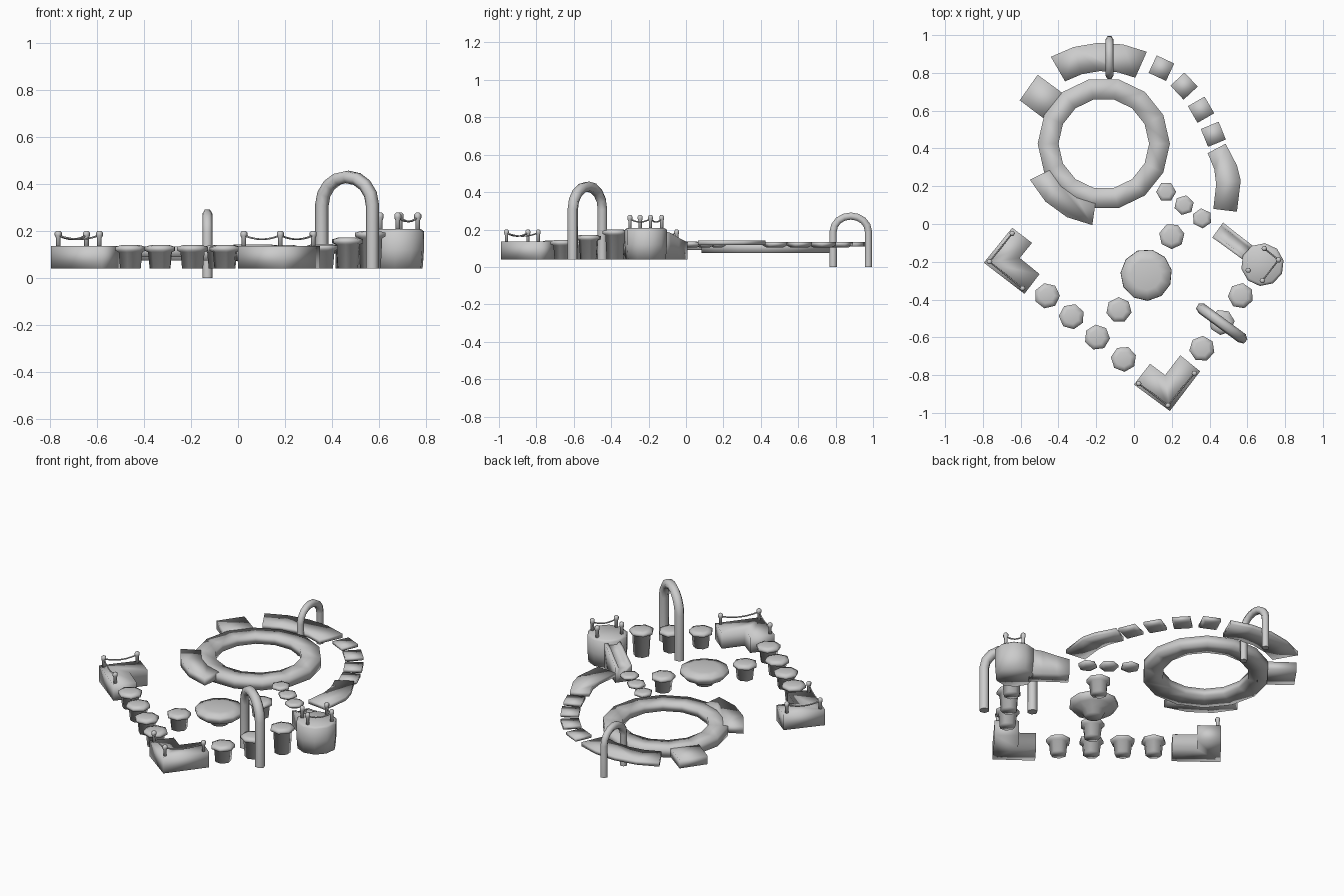
import bpy, bmesh, math
from mathutils import Vector

if "Cube" in bpy.data.objects:
    bpy.data.objects.remove(bpy.data.objects["Cube"])

grey = bpy.data.materials.new("plain_grey")
grey.use_nodes = True
grey.diffuse_color = (0.6, 0.6, 0.6, 1)
grey.node_tree.nodes["Principled BSDF"].inputs["Base Color"].default_value = (0.6, 0.6, 0.6, 1)


def finish(name, bm):
    """Turn a bmesh into a smooth grey object."""
    bmesh.ops.recalc_face_normals(bm, faces=bm.faces)
    for f in bm.faces:
        f.smooth = True
    me = bpy.data.meshes.new(name)
    bm.to_mesh(me)
    bm.free()
    me.materials.append(grey)
    ob = bpy.data.objects.new(name, me)
    bpy.context.collection.objects.link(ob)
    return ob


def prism(name, pts, z0, z1):
    """Extrude a flat outline between two heights."""
    bm = bmesh.new()
    low = [bm.verts.new((x, y, z0)) for x, y in pts]
    top = [bm.verts.new((x, y, z1)) for x, y in pts]
    bm.faces.new(low)
    bm.faces.new(top)
    for i in range(len(pts)):
        j = (i + 1) % len(pts)
        bm.faces.new((low[i], low[j], top[j], top[i]))
    return finish(name, bm)


def lathe(name, centre, profile, sides, turn=0.0, closed=False):
    """Spin a radius/height profile; capped at both ends unless it is a closed loop."""
    bm = bmesh.new()
    rings = []
    for r, z in profile:
        rings.append([bm.verts.new((centre[0] + r * math.cos(turn + math.tau * k / sides),
                                    centre[1] + r * math.sin(turn + math.tau * k / sides), z))
                      for k in range(sides)])
    pairs = list(zip(rings, rings[1:]))
    if closed:
        pairs.append((rings[-1], rings[0]))
    else:
        bm.faces.new(rings[0])
        bm.faces.new(rings[-1])
    for a, b in pairs:
        for k in range(sides):
            m = (k + 1) % sides
            bm.faces.new((a[k], a[m], b[m], b[k]))
    return finish(name, bm)


def tube(name, pts, radius):
    cu = bpy.data.curves.new(name, 'CURVE')
    cu.dimensions = '3D'
    cu.bevel_depth = radius
    cu.bevel_resolution = 1
    cu.use_fill_caps = True
    sp = cu.splines.new('POLY')
    sp.points.add(len(pts) - 1)
    for p, co in zip(sp.points, pts):
        p.co = (*co, 1)
    cu.materials.append(grey)
    ob = bpy.data.objects.new(name, cu)
    bpy.context.collection.objects.link(ob)


def sector(centre, r0, r1, a0, a1, steps):
    """Outline of a piece of a ring, angles in degrees."""
    angles = [math.radians(a0 + (a1 - a0) * i / steps) for i in range(steps + 1)]
    out = [(centre[0] + r1 * math.cos(a), centre[1] + r1 * math.sin(a)) for a in angles]
    inn = [(centre[0] + r0 * math.cos(a), centre[1] + r0 * math.sin(a)) for a in reversed(angles)]
    return out + inn


def hoop(name, a, b, z0, spring, top, radius):
    """Arched tube standing on two feet."""
    a, b = Vector(a), Vector(b)
    mid, half = (a + b) / 2, (a - b) / 2
    pts = [(a.x, a.y, z0)]
    for i in range(9):
        t = math.pi * i / 8
        p = mid + half * math.cos(t)
        pts.append((p.x, p.y, spring + (top - spring) * math.sin(t)))
    tube(name, pts + [(b.x, b.y, z0)], radius)


def railing(name, posts, z, height, roped):
    """Knobbed posts with sagging ropes between the listed neighbours."""
    for i, p in enumerate(posts):
        lathe(f"{name}_post_{i}", p, [(0.010, z - 0.01), (0.010, z + height * 0.55), (0.015, z + height * 0.7),
                                      (0.015, z + height * 0.88), (0.008, z + height)], 6)
    for i, j in roped:
        a, b = Vector(posts[i]), Vector(posts[j])
        rope = []
        for k in range(7):
            t = k / 6
            p = a.lerp(b, t)
            rope.append((p.x, p.y, z + height * 0.72 - 0.07 * t * (1 - t)))
        tube(f"{name}_rope_{i}", rope, 0.004)


# Big ring with its two landings
RING = (-0.16, 0.425)
lathe("ring_walkway", RING, [(0.35, 0.075), (0.35, 0.132), (0.24, 0.132), (0.24, 0.085)], 14, closed=True)
prism("front_landing", sector(RING, 0.32, 0.435, 206, 262, 3), 0.09, 0.134)
prism("back_landing", [(-0.51, 0.79), (-0.605, 0.655), (-0.44, 0.53), (-0.34, 0.665)], 0.08, 0.13)

# Curved path around the ring
prism("back_path", sector((-0.16, 0.4), 0.41, 0.56, 66, 120, 4), 0.108, 0.132)
prism("side_path", [(0.545, 0.065), (0.565, 0.23), (0.545, 0.31), (0.485, 0.425),
                    (0.39, 0.375), (0.425, 0.29), (0.435, 0.21), (0.42, 0.08)], 0.118, 0.142)
for i, (x, y, a) in enumerate([(0.145, 0.825, 65), (0.265, 0.73, 43), (0.355, 0.605, 30), (0.42, 0.475, 22)]):
    lathe(f"square_stone_{i}", (x, y), [(0.05, 0.105), (0.072, 0.115), (0.072, 0.132)], 4,
          math.radians(a + 45))
for i in range(3):
    lathe(f"small_stone_{i}", (0.17 + 0.095 * i, 0.17 - 0.07 * i),
          [(0.03, 0.105), (0.053, 0.117), (0.053, 0.13), (0.03, 0.135)], 6, 0.3 * i)

# Stepping posts
steps = [(-0.46, -0.38, 0.14), (-0.33, -0.49, 0.14), (-0.195, -0.6, 0.14), (-0.055, -0.715, 0.14),
         (-0.08, -0.455, 0.14), (0.2, -0.065, 0.14), (0.36, -0.66, 0.145), (0.465, -0.52, 0.172),
         (0.565, -0.38, 0.2)]
for i, (x, y, top) in enumerate(steps):
    lathe(f"stepping_post_{i}", (x, y), [(0.046, 0.04), (0.053, top - 0.03), (0.068, top - 0.024),
                                         (0.068, top - 0.008), (0.04, top)], 7, 0.4 * i)
lathe("round_table", (0.065, -0.27), [(0.05, 0.04), (0.065, 0.07), (0.115, 0.085), (0.137, 0.11),
                                      (0.135, 0.13), (0.08, 0.142)], 11, 0.2)

# Corner platforms
prism("left_corner_platform", [(-0.645, -0.02), (-0.795, -0.205), (-0.58, -0.37),
                               (-0.5, -0.265), (-0.605, -0.18), (-0.54, -0.1)], 0.04, 0.135)
prism("front_corner_platform", [(0, -0.85), (0.19, -0.99), (0.35, -0.78),
                                (0.245, -0.695), (0.165, -0.8), (0.085, -0.74)], 0.04, 0.135)
railing("left_rail", [(-0.645, -0.05), (-0.765, -0.2), (-0.59, -0.34)], 0.135, 0.065, [(0, 1), (1, 2)])
railing("front_rail", [(0.025, -0.845), (0.18, -0.96), (0.32, -0.79)], 0.135, 0.065, [(0, 1), (1, 2)])

# Tower
lathe("tower", (0.68, -0.215), [(0.108, 0.04), (0.114, 0.12), (0.114, 0.198), (0.1, 0.208)], 10, 0.2)
railing("tower_rail", [(0.69, -0.13), (0.765, -0.19), (0.68, -0.3), (0.605, -0.245)], 0.205, 0.073,
        [(0, 1), (1, 2)])

# Slide: cross-section with a trough, lofted from the tower to the foot
bm = bmesh.new()
across = Vector((0.055, 0.076)).normalized()
loops = []
for centre, half, rim, floor in [((0.62, -0.165), 0.045, 0.195, 0.19), ((0.56, -0.12), 0.046, 0.182, 0.165),
                                 ((0.5, -0.075), 0.047, 0.155, 0.132), ((0.443, -0.032), 0.049, 0.132, 0.125)]:
    section = [(-1, 0.04), (-1, rim), (-0.6, rim), (-0.5, floor), (0.5, floor), (0.6, rim), (1, rim), (1, 0.04)]
    loops.append([bm.verts.new((centre[0] + across.x * half * u, centre[1] + across.y * half * u, z))
                  for u, z in section])
for a, b in zip(loops, loops[1:]):
    for k in range(8):
        m = (k + 1) % 8
        bm.faces.new((a[k], a[m], b[m], b[k]))
bm.faces.new(loops[0])
bm.faces.new(loops[-1])
finish("slide", bm)

# Hoops over the paths
hoop("front_hoop", (0.357, -0.447), (0.572, -0.605), 0.04, 0.31, 0.43, 0.029)
hoop("back_hoop", (-0.13, 0.787), (-0.13, 0.975), 0.0, 0.19, 0.272, 0.022)
